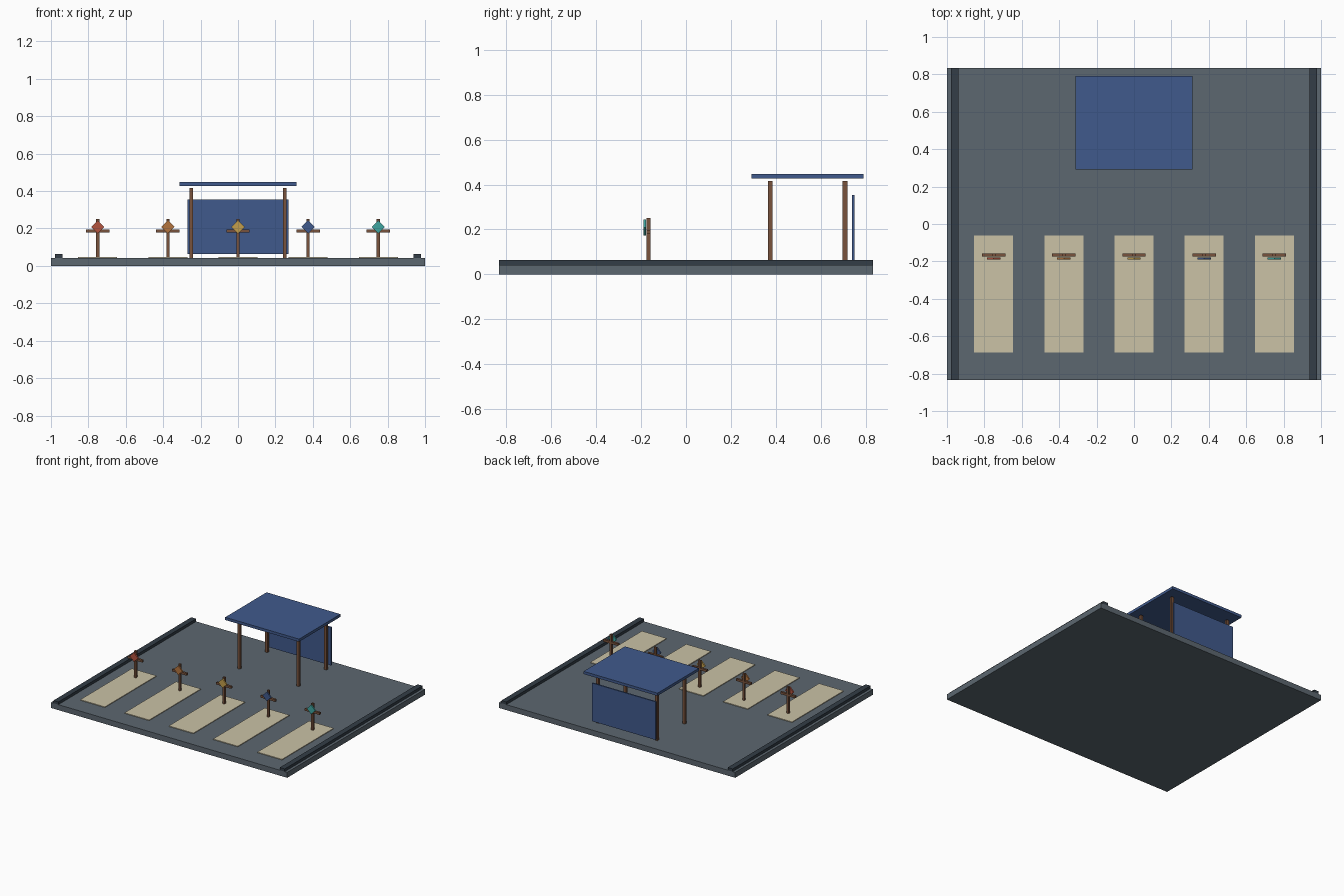
import bpy
from math import radians

if "Cube" in bpy.data.objects:
    bpy.data.objects.remove(bpy.data.objects["Cube"])

U = 1 / 48  # one design unit


def material(name, hex_code):
    def lin(c):
        return c / 12.92 if c <= 0.04045 else ((c + 0.055) / 1.055) ** 2.4
    m = bpy.data.materials.new(name)
    rgb = [lin(int(hex_code[i:i + 2], 16) / 255) for i in (0, 2, 4)]
    m.diffuse_color = (*rgb, 1)
    m.use_nodes = True
    m.node_tree.nodes["Principled BSDF"].inputs["Base Color"].default_value = m.diffuse_color
    return m


def box(name, center, size, mat, turn_y=0):
    bpy.ops.mesh.primitive_cube_add(size=1, location=[c * U for c in center])
    ob = bpy.context.object
    ob.name = name
    ob.scale = [s * U for s in size]
    ob.rotation_euler.y = radians(turn_y)
    ob.data.materials.append(mat)
    return ob


slate = material("slate", "5C6770")
dark = material("dark_slate", "333D47")
sand = material("sand", "CBC2A6")
wood = material("wood", "78523C")
blue = material("blue", "405A8C")

# Ground slab and side rails
box("ground_slab", (0, 0, 1), (96, 80, 2), slate)
for side, sx in (("left", -1), ("right", 1)):
    box(f"{side}_rail", (46 * sx, 0, 2.5), (2, 80, 1), dark)

# Canopy: four posts, flat roof, back panel
for side, sx in (("left", -1), ("right", 1)):
    for end, y in (("front", 18), ("back", 34)):
        box(f"canopy_{end}_{side}_post", (12 * sx, y, 11), (1, 1, 18), wood)
box("canopy_roof", (0, 26, 21), (30, 24, 1), blue)
box("canopy_back_panel", (0, 35.8, 10), (25.8, 0.5, 14), blue)

# Five lanes: sand pad, stake, crossbar and diamond marker
markers = [("red", "B4533F"), ("orange", "B4743F"), ("yellow", "C49F4C"),
           ("navy", "405A8C"), ("teal", "3FA5A0")]
for i, (color, code) in enumerate(markers):
    x = (i - 2) * 18
    box(f"lane_pad_{i + 1}", (x, -18, 2.1), (10, 30, 0.3), sand)
    box(f"stake_{i + 1}", (x, -8, 7), (0.8, 0.8, 10), wood)
    box(f"crossbar_{i + 1}", (x, -8, 9), (6, 0.8, 0.8), wood)
    box(f"diamond_marker_{i + 1}", (x, -8.8, 10), (2.4, 0.5, 2.4),
        material(f"marker_{color}", code), 45)
